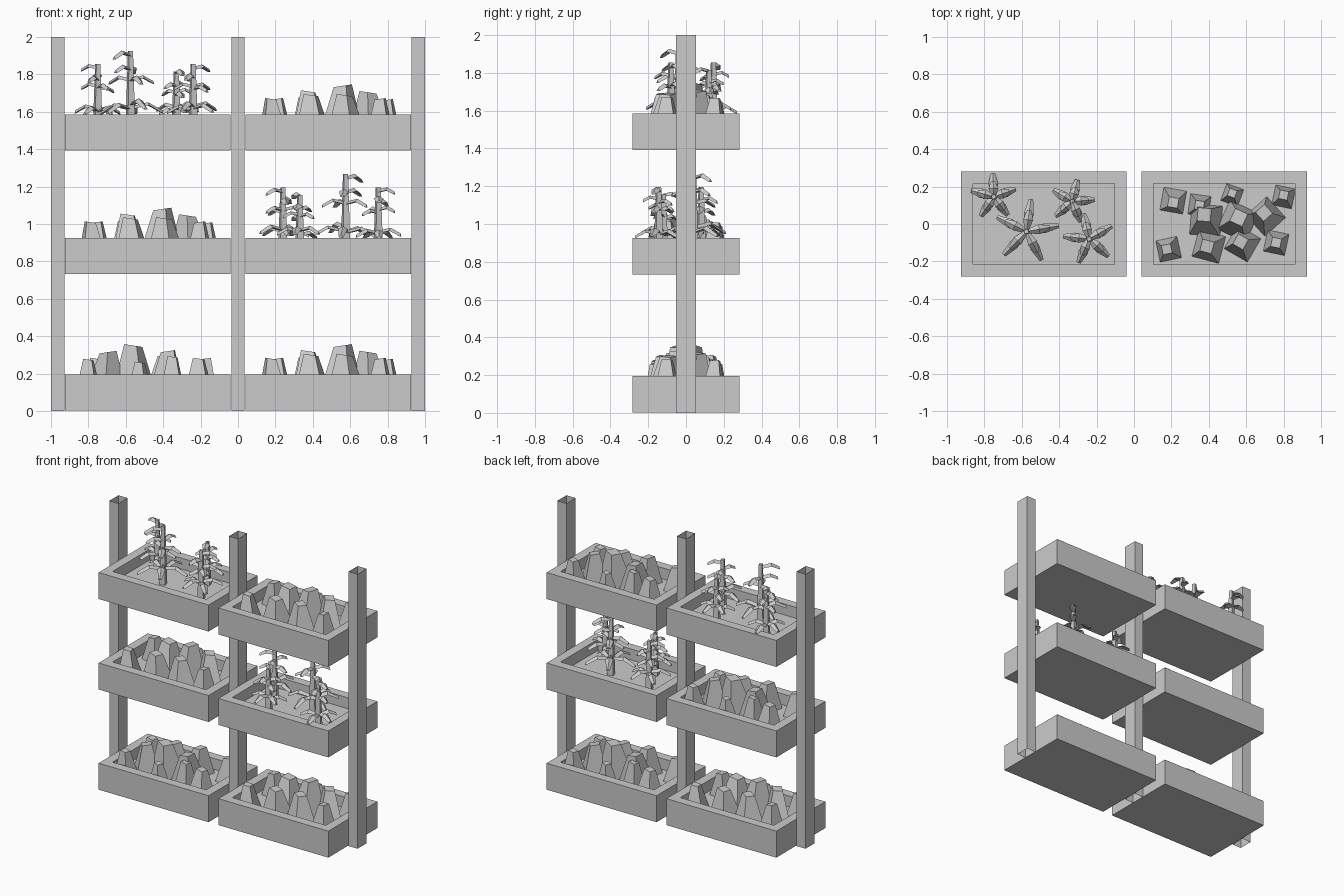
import bpy, bmesh, math, random
from mathutils import Matrix, Vector

if "Cube" in bpy.data.objects:
    bpy.data.objects.remove(bpy.data.objects["Cube"])

random.seed(4)
BOX_CX, HX, HY, BOX_H, WALL, SOIL = 0.4825, 0.443, 0.282, 0.193, 0.066, 0.08
LEVELS = [0.003, 0.733, 1.392]


def finish(bm, name):
    mesh = bpy.data.meshes.new(name)
    bmesh.ops.recalc_face_normals(bm, faces=bm.faces)
    bm.to_mesh(mesh)
    bm.free()
    return mesh


def place(mesh, name, loc, turn=0.0):
    ob = bpy.data.objects.new(name, mesh)
    ob.location = loc
    ob.rotation_euler.z = turn
    bpy.context.collection.objects.link(ob)
    return ob


def loft(bm, rings, cap=True):
    vs = [[bm.verts.new(p) for p in r] for r in rings]
    n = len(vs[0])
    for a, b in zip(vs, vs[1:]):
        for i in range(n):
            j = (i + 1) % n
            bm.faces.new((a[i], a[j], b[j], b[i]))
    if cap:
        bm.faces.new(vs[0][::-1])
        bm.faces.new(vs[-1])


def rect(hx, hy, z, cx=0, cy=0, rot=0):
    m = Matrix.Rotation(rot, 3, 'Z')
    return [m @ Vector((sx * hx, sy * hy, 0)) + Vector((cx, cy, z))
            for sx, sy in ((-1, -1), (1, -1), (1, 1), (-1, 1))]


# hollow square post, open at both ends
def post_mesh():
    bm = bmesh.new()
    loft(bm, [rect(0.036, 0.052, 0), rect(0.036, 0.052, 2)], cap=False)
    me = finish(bm, "post")
    return me


# planter box with recessed soil
def planter_mesh():
    bm = bmesh.new()
    ix, iy = HX - WALL, HY - WALL
    loft(bm, [rect(HX, HY, 0), rect(HX, HY, BOX_H),
              rect(ix, iy, BOX_H), rect(ix, iy, BOX_H - SOIL)])
    return finish(bm, "planter")


# leafy heads: leaning tapered blocks
# x, y, base half size, height above rim, rotation, lean x, lean y
HEADS = [
    (0.21, 0.125, 0.062, 0.09, -10, 0.0, -0.01),
    (0.35, 0.10, 0.055, 0.10, -8, 0.0, 0.0),
    (0.525, 0.155, 0.048, 0.07, -20, 0.0, 0.01),
    (0.80, 0.145, 0.054, 0.085, -12, 0.0, 0.01),
    (0.385, 0.02, 0.082, 0.13, -5, -0.01, 0.03),
    (0.555, 0.015, 0.085, 0.16, -25, 0.005, 0.02),
    (0.705, 0.04, 0.075, 0.125, 42, -0.01, 0.02),
    (0.40, -0.12, 0.074, 0.11, -15, -0.01, 0.0),
    (0.185, -0.135, 0.058, 0.09, 12, -0.01, 0.0),
    (0.58, -0.105, 0.072, 0.11, -30, -0.01, 0.01),
    (0.76, -0.10, 0.058, 0.09, -12, 0.0, 0.0),
]


def heads_mesh():
    bm = bmesh.new()
    base = BOX_H - SOIL
    for x, y, s, h, rot, lx, ly in HEADS:
        x -= BOX_CX
        r = math.radians(rot)
        top = rect(s * 0.43, s * 0.43, BOX_H + h - 0.006, x + lx, y + ly, r)
        # slanted top face
        for p in top:
            p.z -= 0.15 * (p.x - x - lx) * (1 if lx < 0 else -1)
        loft(bm, [rect(s, s, base, x, y, r), top])
    return finish(bm, "leafy_heads")


# tall plants: tapered stem with drooping folded leaves
def leaf(bm, origin, az, length, width):
    m = Matrix.Translation(origin) @ Matrix.Rotation(az, 4, 'Z')
    rings = []
    for t, w, z in ((0.0, 0.4, 0.0), (0.55, 1.0, 0.13), (1.0, 0.45, -0.12)):
        d, hw = t * length, w * width / 2
        rings.append([m @ Vector((d, -hw, z * length - 0.006)),
                      m @ Vector((d, 0, z * length + 0.010)),
                      m @ Vector((d, hw, z * length - 0.006))])
    loft(bm, rings)


# x, y, height above rim, lowest leaf length, star rotation
PLANTS = [(-0.75, 0.145, 0.27, 0.125, 20), (-0.575, -0.04, 0.34, 0.175, 10),
          (-0.33, 0.12, 0.23, 0.12, 5), (-0.24, -0.08, 0.27, 0.14, 30)]


def plants_mesh():
    bm = bmesh.new()
    base = BOX_H - SOIL
    for k, (x, y, h, ln, rot) in enumerate(PLANTS):
        x += BOX_CX
        top = BOX_H + h
        loft(bm, [rect(0.021, 0.021, base, x, y, 0.3),
                  rect(0.011, 0.011, top, x, y, 0.3)])
        # long star of leaves low down, then shorter and fewer leaves
        for frac, arms, scale in ((0.13, (0, 1, 2, 3, 4), 1.0),
                                  (0.52, (0, 2, 4), 0.72),
                                  (0.74, (1, 3), 0.66),
                                  (0.93, (k + 2,), 0.72)):
            for a in arms:
                az = math.radians(rot + 72 * a)
                z = BOX_H + h * frac + random.uniform(-0.02, 0.012)
                leaf(bm, Vector((x, y, z)), az, ln * scale, 0.052)
    return finish(bm, "tall_plants")


post, planter = post_mesh(), planter_mesh()
heads, plants = heads_mesh(), plants_mesh()

for name, x in (("left", -0.964), ("middle", 0), ("right", 0.964)):
    place(post, name + "_post", (x, 0, 0))

# contents per level: (left mesh, left turn, right mesh, right turn)
PI = math.pi
ROWS = [(heads, PI, heads, 0), (heads, 0, plants, PI), (plants, 0, heads, 0)]
for level, (z, (lm, lt, rm, rt)) in enumerate(zip(LEVELS, ROWS), 1):
    for side, x, me, turn in (("left", -BOX_CX, lm, lt), ("right", BOX_CX, rm, rt)):
        place(planter, f"{side}_planter_{level}", (x, 0, z))
        place(me, f"{side}_{me.name}_{level}", (x, 0, z), turn)
